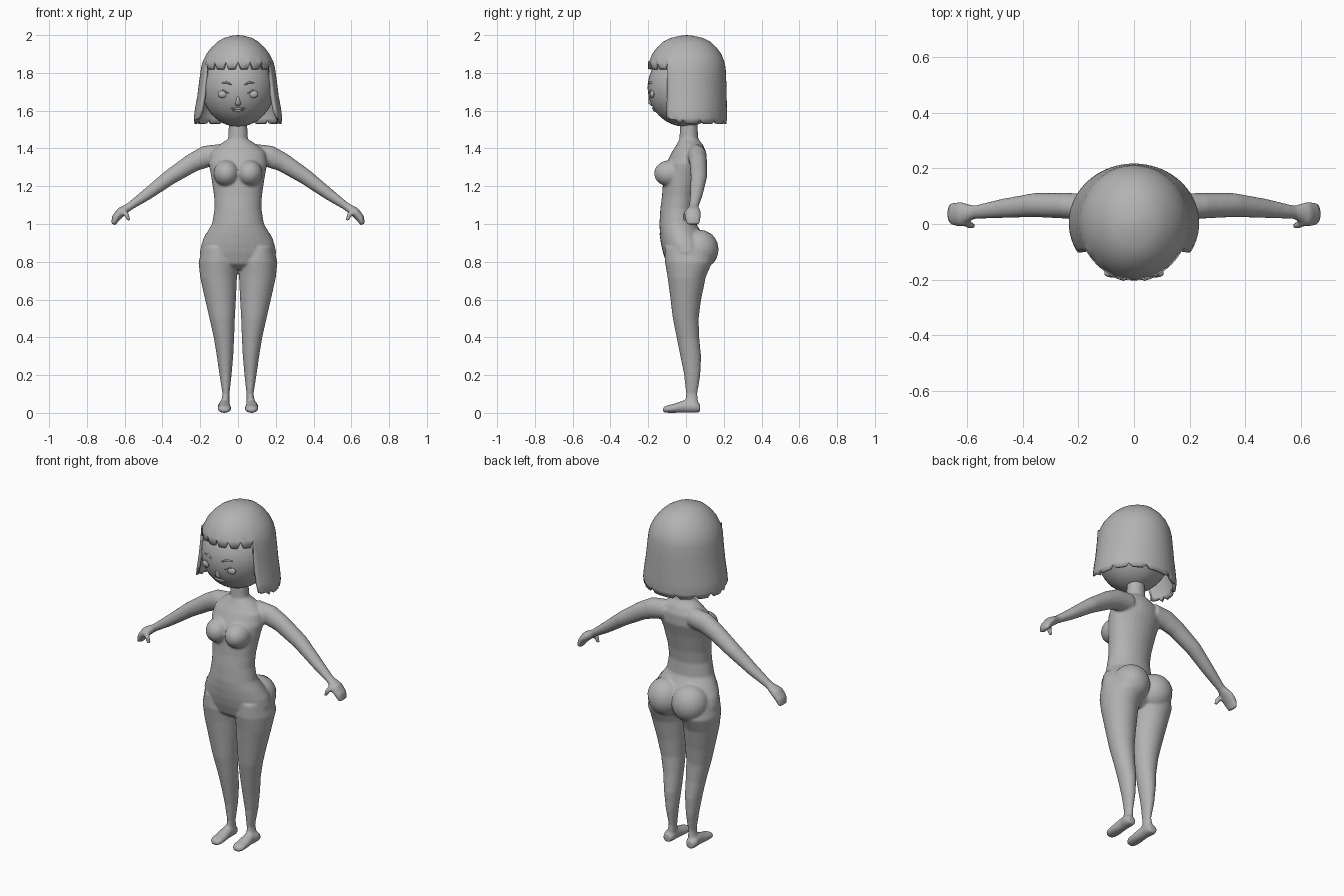
import bpy, bmesh, math
from mathutils import Vector, Matrix

if "Cube" in bpy.data.objects:
    bpy.data.objects.remove(bpy.data.objects["Cube"])

grey = bpy.data.materials.new("plain grey")
grey.diffuse_color = (0.45, 0.45, 0.45, 1)
grey.use_nodes = True
grey.node_tree.nodes["Principled BSDF"].inputs["Base Color"].default_value = grey.diffuse_color


def make(name, bm, angle=180):
    bmesh.ops.recalc_face_normals(bm, faces=bm.faces)
    me = bpy.data.meshes.new(name)
    bm.to_mesh(me)
    bm.free()
    me.materials.append(grey)
    ob = bpy.data.objects.new(name, me)
    bpy.context.collection.objects.link(ob)
    bpy.ops.object.select_all(action='DESELECT')
    bpy.context.view_layer.objects.active = ob
    ob.select_set(True)
    bpy.ops.object.shade_smooth_by_angle(angle=math.radians(angle))
    return ob


def tube(bm, secs, ref=(0, 1, 0), n=28):
    """Closed loft through (x, y, z, side radius, radius along ref)."""
    ref, rings = Vector(ref), []
    pts = [Vector(s[:3]) for s in secs]
    for i, s in enumerate(secs):
        d = pts[min(i + 1, len(pts) - 1)] - pts[max(i - 1, 0)]
        u = d.cross(ref).normalized()
        rings.append([bm.verts.new(pts[i] + u * s[3] * math.cos(t) + ref * s[4] * math.sin(t))
                      for t in (2 * math.pi * k / n for k in range(n))])
    for a, b in zip(rings, rings[1:]):
        for k in range(n):
            bm.faces.new((a[k], a[(k + 1) % n], b[(k + 1) % n], b[k]))
    bm.faces.new(rings[0])
    bm.faces.new(rings[-1])


def ball(bm, c, r, u=24, v=16):
    m = Matrix.Translation(c) @ Matrix.Diagonal((*r, 1))
    bmesh.ops.create_uvsphere(bm, u_segments=u, v_segments=v, radius=1, matrix=m)


# Body: overlapping volumes fused into one smooth skin
bm = bmesh.new()
torso = [(1.55, .048, -.03, .06), (1.45, .052, -.035, .065), (1.42, .10, -.05, .09),
         (1.38, .145, -.075, .107), (1.32, .155, -.105, .107), (1.25, .142, -.12, .085),
         (1.15, .127, -.127, .06), (1.08, .124, -.136, .05), (1.0, .138, -.141, .055),
         (.95, .167, -.138, .085), (.9, .192, -.131, .115), (.85, .203, -.12, .125),
         (.79, .185, -.10, .10), (.76, .1, -.06, .06)]
tube(bm, [(0, (f + b) / 2, z, w, (b - f) / 2) for z, w, f, b in torso])
leg = [(.88, .03, .19, -.11, .12), (.80, 0, .209, -.112, .14), (.72, .005, .2, -.098, .105),
       (.6, .01, .173, -.082, .08), (.5, .016, .15, -.07, .067), (.4, .02, .128, -.05, .07),
       (.3, .025, .112, -.03, .08), (.2, .034, .098, -.01, .076), (.1, .045, .082, 0, .06),
       (.03, .045, .095, -.005, .068)]
arm = [(.08, .055, 1.37, .055, .05), (.17, .06, 1.357, .058, .05), (.24, .065, 1.325, .05, .046),
       (.36, .068, 1.248, .041, .043), (.48, .055, 1.158, .031, .034), (.575, .042, 1.092, .021, .024),
       (.62, .035, 1.063, .026, .044), (.648, .036, 1.03, .022, .042), (.66, .037, .998, .012, .034)]
thumb = [(.615, .01, 1.07, .016, .014), (.59, -.004, 1.05, .014, .014), (.577, -.006, 1.018, .009, .01)]
foot = [(.074, .074, .025, .024, .023), (.074, .05, .032, .034, .032), (.072, 0, .035, .031, .035),
        (.072, -.06, .025, .036, .025), (.072, -.1, .02, .035, .02), (.072, -.122, .016, .02, .013)]
for s in (-1, 1):
    tube(bm, [(s * (i + o) / 2, (f + b) / 2, z, (o - i) / 2, (b - f) / 2) for z, i, o, f, b in leg])
    for part in (arm, thumb):
        tube(bm, [(s * p[0], *p[1:]) for p in part])
    tube(bm, [(s * p[0], *p[1:]) for p in foot], ref=(0, 0, 1))
    ball(bm, (s * .062, -.085, 1.268), (.068, .084, .07))       # bust
    ball(bm, (s * .08, .07, .865), (.1, .1, .105))              # seat
body = make("body", bm)
rm = body.modifiers.new("fuse", 'REMESH')
rm.mode, rm.voxel_size, rm.use_smooth_shade = 'VOXEL', .0065, True
sm = body.modifiers.new("soften", 'SMOOTH')
sm.factor, sm.iterations = .5, 8

# Briefs: thin layer cut from the hips
bpy.context.view_layer.update()
skin = bpy.data.meshes.new_from_object(body.evaluated_get(bpy.context.evaluated_depsgraph_get()))
bm = bmesh.new()
bm.from_mesh(skin)
bpy.data.meshes.remove(skin)
for co, no in (((0, 0, .95), (0, 0, 1)), ((.03, 0, .757), (1, 0, -1)), ((-.03, 0, .757), (-1, 0, -1))):
    bmesh.ops.bisect_plane(bm, geom=bm.verts[:] + bm.edges[:] + bm.faces[:], plane_co=co,
                           plane_no=no, clear_outer=True)
bm.normal_update()
for v, n in [(v, v.normal.copy()) for v in bm.verts]:
    v.co += n * .0025
make("briefs", bm)

# Head
HC, HR = Vector((0, -.003, 1.722)), (.192, .2, .207)
bm = bmesh.new()
ball(bm, HC, HR, 40, 28)
make("head", bm)


def face_y(x, z):
    return HC.y - HR[1] * math.sqrt(1 - (x / HR[0]) ** 2 - ((z - HC.z) / HR[2]) ** 2)


# Facial features
for s, side in ((-1, "left"), (1, "right")):
    bm = bmesh.new()
    ball(bm, (s * .08, face_y(.08, 1.687) + .004, 1.687), (.027, .014, .02))
    make(side + "_eye", bm)
    bm = bmesh.new()
    tube(bm, [(s * x, face_y(x, z), z, r, .005) for x, z, r in
              ((.105, 1.687, .002), (.08, 1.709, .004), (.05, 1.692, .002))], n=8)
    make(side + "_eyelid", bm)
    bm = bmesh.new()
    tube(bm, [(s * x, face_y(x, z), z, r, .006) for x, z, r in
              ((.035, 1.738, .003), (.06, 1.75, .006), (.09, 1.745, .002))], n=8)
    make(side + "_brow", bm)
bm = bmesh.new()
tube(bm, [(0, face_y(0, z) + .004, z, r, d) for z, r, d in
          ((1.68, .005, .003), (1.655, .01, .011), (1.638, .018, .018), (1.626, .01, .008))], n=12)
make("nose", bm)
bm = bmesh.new()
for z, w in ((1.612, .038), (1.601, .03)):
    ball(bm, (0, face_y(0, z) + .003, z), (w, .012, .007), 16, 8)
make("lips", bm)

# Hair: crown with notched fringe, then a long curtain round the sides and back
N = 72
prof = [(1.997, .03, .03), (1.985, .075, .085), (1.965, .108, .125), (1.935, .14, .157),
        (1.9, .167, .183), (1.86, .187, .199), (1.825, .196, .206)]
curtain = [(1.76, .205, .209), (1.68, .215, .211), (1.61, .228, .213), (1.56, .234, .213), (1.53, .23, .21)]


def ring(bm, z, rx, ry, jag):
    out = []
    for k in range(N):
        a = 2 * math.pi * k / N
        out.append(bm.verts.new((rx * math.sin(a), .004 - ry * math.cos(a), z + jag(k))))
    return out


def fringe(k):
    f = min(k, N - k)
    return (.035 if f % 4 == 0 else -.004) if f < 13 else 0


def hem(k):
    f = min(k, N - k)
    return (.02 if f % 5 == 2 else 0) + (.02 if f < 16 else 0)


bm = bmesh.new()
rows = [ring(bm, *p, fringe if p is prof[-1] else lambda k: 0) for p in prof]
top = bm.verts.new((0, .004, 2.0))
for k in range(N):
    bm.faces.new((top, rows[0][k], rows[0][(k + 1) % N]))
rows += [ring(bm, *p, hem if p is curtain[-1] else lambda k: 0) for p in curtain]
for i, (a, b) in enumerate(zip(rows, rows[1:])):
    for k in range(N):
        if i < len(prof) - 1 or 12 <= k < N - 12:
            bm.faces.new((a[k], a[(k + 1) % N], b[(k + 1) % N], b[k]))
bmesh.ops.delete(bm, geom=[v for v in bm.verts if not v.link_faces], context='VERTS')
hair = make("hair", bm, 50)
thick = hair.modifiers.new("thickness", 'SOLIDIFY')
thick.thickness, thick.offset = .018, -1
